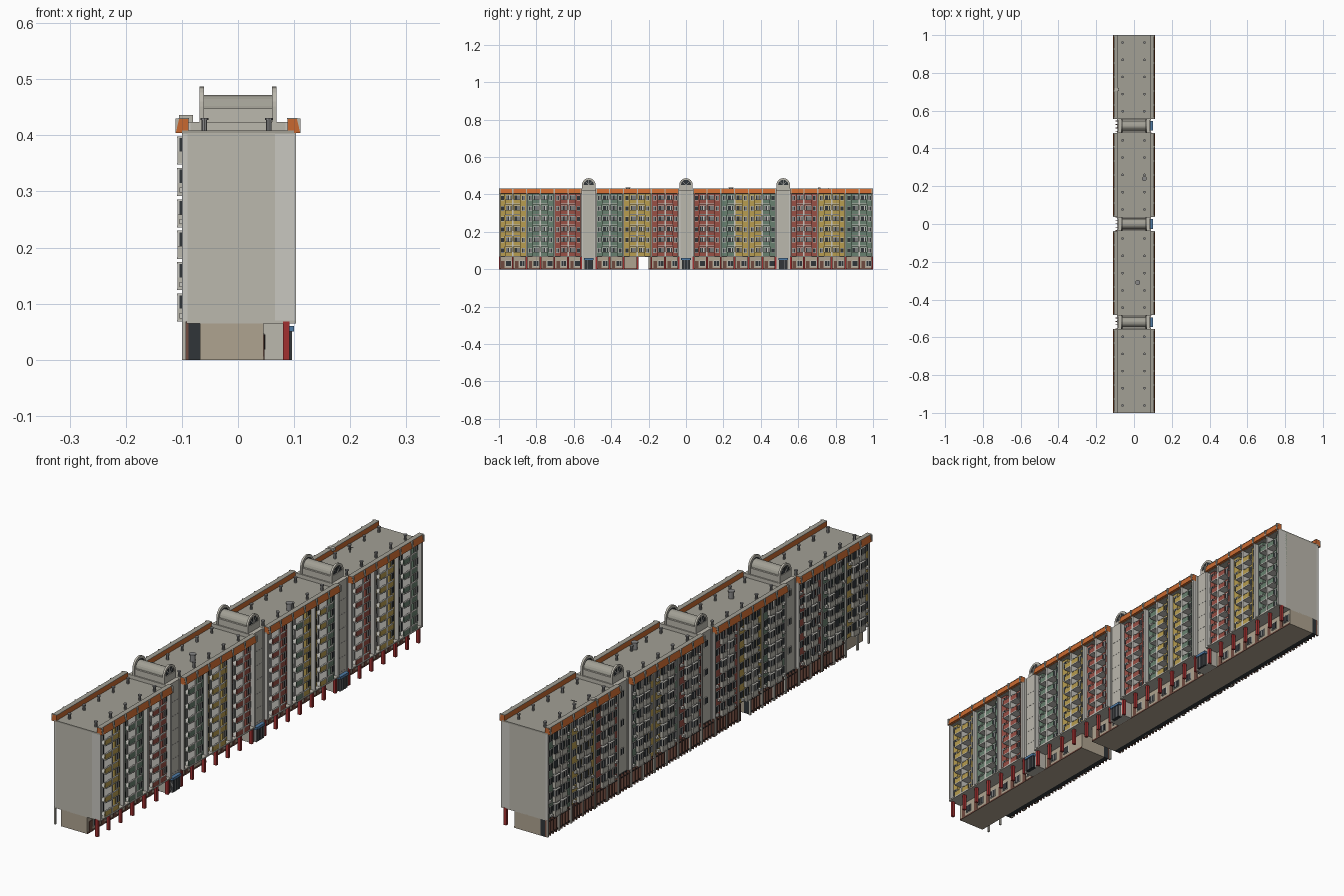
import bpy, bmesh, math, random
from mathutils import Matrix, Vector

if "Cube" in bpy.data.objects:
    bpy.data.objects.remove(bpy.data.objects["Cube"])

random.seed(4)
COL = dict(wall=(.50, .48, .42), roof=(.36, .35, .30), base=(.43, .37, .28), white=(.58, .57, .53),
           orange=(.58, .14, .03), yellow=(.48, .34, .08), green=(.14, .22, .16), red=(.32, .08, .06),
           column=(.36, .03, .03), dark=(.03, .035, .04), metal=(.25, .25, .25), blue=(.08, .2, .38),
           brown=(.16, .07, .05))
MATS = {}
for n, c in COL.items():
    MATS[n] = bpy.data.materials.new(n)
    MATS[n].diffuse_color = (*c, 1)
PARTS = {}


def part(name, mat):
    return PARTS.setdefault(name, (bmesh.new(), mat))[0]


def box(name, mat, x0, x1, y0, y1, z0, z1):
    m = Matrix.Translation(((x0 + x1) / 2, (y0 + y1) / 2, (z0 + z1) / 2)) @ \
        Matrix.Diagonal((abs(x1 - x0), abs(y1 - y0), abs(z1 - z0), 1))
    bmesh.ops.create_cube(part(name, mat), size=1, matrix=m)


def cyl(name, mat, x, y, z0, z1, r, n=8):
    bmesh.ops.create_cone(part(name, mat), cap_ends=True, segments=n, radius1=r, radius2=r,
                          depth=z1 - z0, matrix=Matrix.Translation((x, y, (z0 + z1) / 2)))


def prism(name, mat, pts, direction):
    """Extrude a closed 3D polygon along a direction."""
    bm = part(name, mat)
    f = bm.faces.new([bm.verts.new(p) for p in pts])
    ext = bmesh.ops.extrude_face_region(bm, geom=[f])
    bmesh.ops.translate(bm, vec=Vector(direction),
                        verts=[v for v in ext['geom'] if isinstance(v, bmesh.types.BMVert)])


def arch(r, cy, cz, x, n=12):
    return [(x, cy + r * math.cos(math.pi * i / n), cz + r * math.sin(math.pi * i / n)) for i in range(n + 1)]


Z0, FL, NF = .068, .056, 6
ZT = Z0 + FL * NF
BLOCKS = [(-1, -.557, 'yellow yellow green green red red'),
          (-.483, -.037, 'green green yellow yellow red red'),
          (.037, .483, 'red red green yellow yellow green'),
          (.557, 1, 'red red yellow yellow green green')]


def window(side, x, y0, y1, z0, z1):
    """Dark pane in a pale frame with a centre mullion, on a wall facing +-x."""
    box('window_frames', 'white', x, x + side * .002, y0 - .002, y1 + .002, z0 - .002, z1 + .002)
    box('window_panes', 'dark', x, x + side * .003, y0, y1, z0, z1)
    m = (y0 + y1) / 2
    box('window_mullions', 'white', x, x + side * .0036, m - .0008, m + .0008, z0, z1)


def street_cell(c, y0, y1, z, flip):
    """Street side: flush coloured wall with a window beside a recessed balcony."""
    w = y1 - y0
    split = y0 + w * (.56 if flip else .44)
    a, b = (split, y1) if flip else (y0, split)
    p, q = (y0, split) if flip else (split, y1)
    box(c + '_bay_walls', c, .066, .086, a, b, z, z + FL)
    window(1, .086, a + .008, b - .007, z + .021, z + .044)
    box('balcony_slabs', 'white', .066, .103, p, q, z - .001, z + .003)
    box(c + '_balcony_parapets', c, .098, .102, p, q, z + .003, z + .022)
    box('balcony_rails', 'white', .097, .103, p, q, z + .022, z + .0245)
    window(1, .069, p + .006, q - .016, z + .022, z + .046)
    window(1, .069, q - .011, q - .004, z + .005, z + .046)


def court_cell(c, y0, y1, z, flip):
    """Courtyard side: projecting balcony, window and air conditioner."""
    w = y1 - y0
    split = y0 + w * .5
    a, b = (split, y1 - .006) if flip else (y0 + .006, split)
    p, q = (y0 + .005, split) if flip else (split, y1 - .005)
    window(-1, -.095, a + .006, b - .006, z + .02, z + .044)
    box('court_balcony_slabs', 'white', -.092, -.109, p, q, z, z + .003)
    x = -.108
    box('court_balcony_fronts', 'wall', x, x + .003, p, q, z + .003, z + .023)
    for e in (p, q - .002):
        box('court_balcony_sides', 'wall', x, -.092, e, e + .002, z + .003, z + .023)
    if random.random() < .5:  # glazed-in balcony
        box('balcony_glazing', 'dark', -.092, -.106, p + .001, q - .001, z + .023, z + .047)
        for k in range(4):
            yy = p + (q - p - .002) * k / 3
            box('glazing_posts', 'white', -.104, -.1075, yy, yy + .002, z + .023, z + .047)
        box('glazing_caps', 'white', -.092, -.109, p, q, z + .047, z + .05)
    else:
        window(-1, -.095, p + .004, q - .004, z + .006, z + .046)
    if random.random() < .6:
        yy = random.uniform(a + .003, b - .014)
        box('air_conditioners', 'white', -.094, -.104, yy, yy + .012, z + .006, z + .015)


for bi, (ya, yb, cols) in enumerate(BLOCKS):
    cols = cols.split()
    w = (yb - ya) / 6
    # main body and roof deck
    box('block_bodies', 'wall', -.09, .066, ya, yb, Z0, ZT)
    box('roof_decks', 'roof', -.1, .1, ya, yb, ZT - .001, ZT + .005)
    box('arcade_ceilings', 'wall', -.092, .103, ya, yb, Z0 - .003, Z0 + .002)
    # sloped orange parapets on both long sides
    for s in (-1, 1):
        prism('orange_eaves', 'orange', [(s * .088, ya, ZT), (s * .111, ya, ZT), (s * .105, ya, ZT + .025),
                                        (s * .088, ya, ZT + .025)], (0, yb - ya, 0))
        box('eave_copings', 'roof', s * .087, s * .106, ya, yb, ZT + .025, ZT + .027)
    for i in range(7):
        y = min(max(ya + i * w, ya + .004), yb - .004)
        # full-height fins, eave brackets and arcade columns
        box('street_fins', 'white', .066, .103, y - .004, y + .004, Z0, ZT)
        box('court_fins', 'white', -.09, -.1, y - .003, y + .003, Z0, ZT)
        for s in (-1, 1):
            box('eave_brackets', 'wall', s * .09, s * .1115, y - .003, y + .003, ZT, ZT + .026)
        box('red_columns', 'column', .08, .092, y - .005, y + .005, 0, Z0)
        box('court_columns', 'wall', -.1, -.093, y - .004, y + .004, 0, Z0)
    for i, c in enumerate(cols):
        y0, y1 = ya + i * w, ya + (i + 1) * w
        box(c + '_street_back_walls', c, .064, .069, y0 + .002, y1, Z0, ZT)
        box(c + '_court_walls', c, -.088, -.095, y0 + .002, y1 - .002, Z0, ZT)
        for f in range(NF):
            street_cell(c, y0 + .004, y1 - .004, Z0 + FL * f, i % 2)
            court_cell(c, y0, y1, Z0 + FL * f, i % 2)
        # shop fronts behind the arcade
        if not (y1 > -.265 and y0 < -.195):
            box('shop_doors', 'brown', .045, .047, y0 + .012, y0 + .03, 0, .045)
            window(1, .045, y0 + .038, y1 - .01, .018, .045)
    # roof vent pipes
    for k in range(5):
        y = ya + .04 + k * (yb - ya - .08) / 4
        for x in (-.06, .055):
            cyl('vent_pipes', 'metal', x, y, ZT, ZT + .023, .005)
            cyl('vent_caps', 'metal', x, y, ZT + .023, ZT + .027, .007)

# ground floor with a passage cut through it
for y0, y1 in ((-1, -.262), (-.2, 1)):
    box('ground_floor', 'base', -.068, .045, y0, y1, 0, Z0)
    box('ground_plinth', 'brown', .045, .0465, y0, y1, 0, .006)

# courtyard fence
for y0, y1 in ((-.86, -.262), (-.2, 1)):
    box('court_back_wall', 'dark', -.088, -.068, y0, y1, 0, Z0)
    for z in (.008, .056):
        box('fence_rails', 'dark', -.096, -.094, y0, y1, z, z + .003)
    n = int((y1 - y0) / .018)
    for k in range(n + 1):
        y = y0 + .002 + k * (y1 - y0 - .004) / n
        box('fence_bars', 'brown', -.098, -.088, y - .002, y + .002, 0, Z0)

# stair towers with vaulted roof lights
for cy in (-.52, 0, .52):
    box('stair_towers', 'wall', -.086, .086, cy - .038, cy + .038, 0, ZT + .02)
    box('tower_lanterns', 'wall', -.064, .064, cy - .033, cy + .033, ZT + .02, .448)
    prism('tower_vaults', 'roof', arch(.026, cy, .446, -.064), (.128, 0, 0))
    for s in (-1, 1):
        x = s * .061
        ring = arch(.036, cy, .451, x) + arch(.027, cy, .451, x)[::-1]
        prism('arch_rings', 'wall', ring, (s * .008, 0, 0))
        prism('fan_windows', 'dark', arch(.0275, cy, .451, x + s * .002), (s * .003, 0, 0))
        for a in (45, 90, 135):
            d = Vector((0, math.cos(math.radians(a)), math.sin(math.radians(a)))) * .027
            t = Vector((0, -d.z, d.y)).normalized() * .001
            o = Vector((x + s * .005, cy, .451))
            prism('fan_glazing_bars', 'white', [o - t, o + t, o + d + t, o + d - t], (s * .002, 0, 0))
        box('arch_bases', 'wall', x, x + s * .008, cy - .036, cy + .036, ZT + .018, .451)
        # shallow pilasters on the shaft
        for e in (-.034, .034):
            box('tower_pilasters', 'white', s * .085, s * .089, cy + e - .004, cy + e + .004, 0, ZT + .02)
    for f in range(NF):
        z = Z0 + FL * f
        box('tower_joints', 'metal', .086, .0865, cy - .03, cy + .03, z, z + .001)
        if f % 2:
            window(-1, -.086, cy - .008, cy + .008, z + .018, z + .04)
    # entrance porch and canopy
    box('entrance_porches', 'dark', .08, .095, cy - .022, cy + .022, 0, .05)
    for k in (-.022, -.008, .006, .02):
        box('porch_mullions', 'metal', .08, .0965, cy + k, cy + k + .002, 0, .05)
    box('entrance_canopies', 'blue', .08, .1, cy - .026, cy + .026, .05, .06)
    box('rear_doors', 'dark', -.08, -.0875, cy - .015, cy + .015, 0, .05)

# larger rooftop vents and an aerial
for x, y in ((.055, .24), (.02, -.31)):
    cyl('roof_ventilators', 'metal', x, y, ZT, ZT + .03, .01, 12)
    cyl('ventilator_caps', 'metal', x, y, ZT + .03, ZT + .034, .013, 12)
box('rooftop_aerial', 'metal', -.046, -.044, .759, .761, ZT, ZT + .03)
box('rooftop_aerial', 'metal', -.058, -.032, .759, .761, ZT + .026, ZT + .028)
box('rooftop_tank', 'wall', -.105, -.08, .705, .72, ZT + .02, ZT + .032)

# turn every collected part into an object
for name, (bm, mat) in PARTS.items():
    bmesh.ops.recalc_face_normals(bm, faces=bm.faces)
    me = bpy.data.meshes.new(name)
    bm.to_mesh(me)
    bm.free()
    me.materials.append(MATS[mat])
    bpy.context.collection.objects.link(bpy.data.objects.new(name, me))

for m in bpy.data.materials:
    if m.users and not m.is_grease_pencil:
        m.use_nodes = True
        m.node_tree.nodes["Principled BSDF"].inputs["Base Color"].default_value = m.diffuse_color
